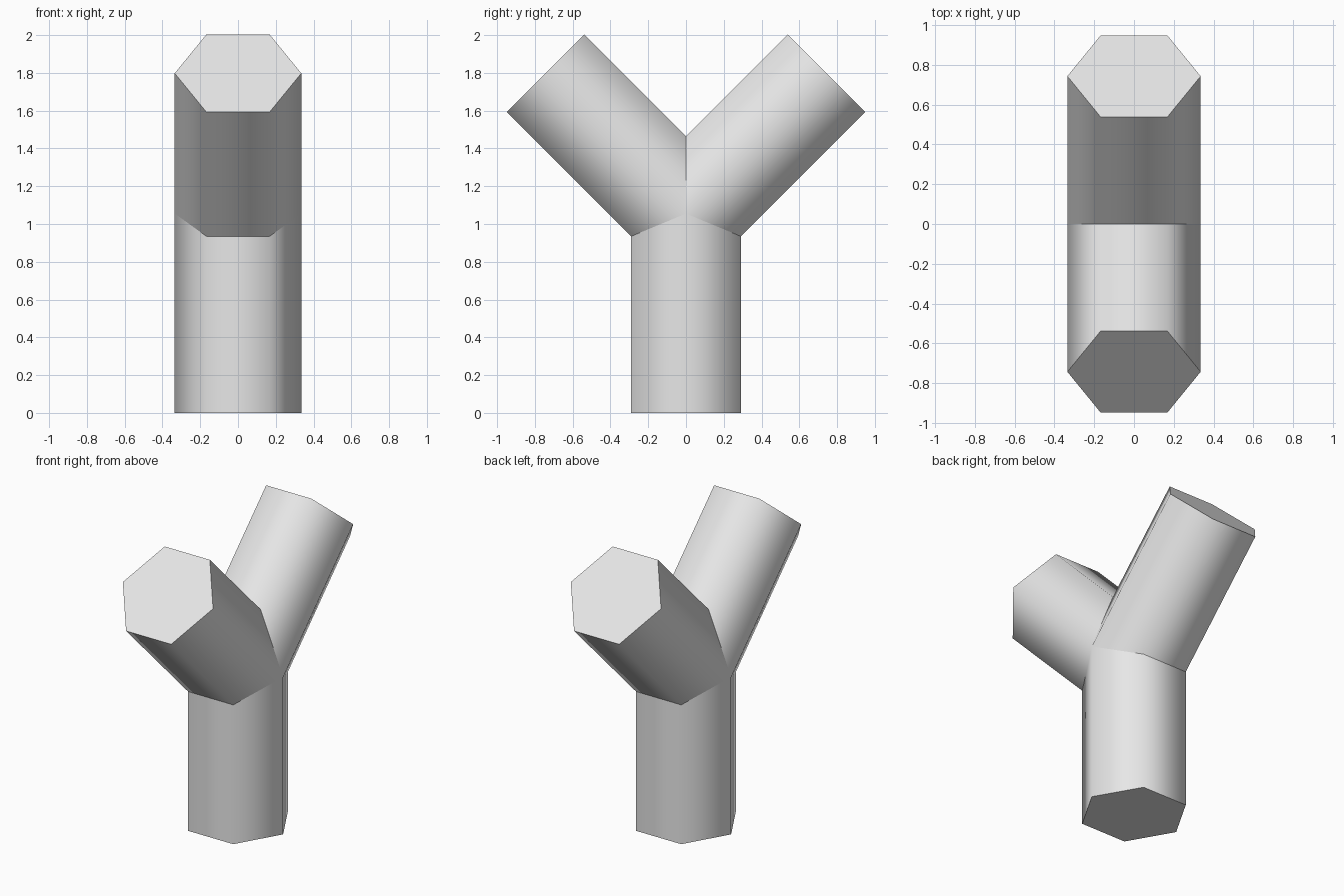
import bpy
import math
from mathutils import Vector, Matrix

cube = bpy.data.objects.get("Cube")
if cube:
    bpy.data.objects.remove(cube, do_unlink=True)

RADIUS = 0.335
FORK = Vector((0, 0, 1.055))   # where the three axes meet

grey = bpy.data.materials.new("light_grey")
grey.use_nodes = True
colour = (0.8, 0.8, 0.8, 1)
grey.diffuse_color = colour
grey.node_tree.nodes["Principled BSDF"].inputs["Base Color"].default_value = colour


def hex_tube(name, start, end, tilt):
    """Six-sided closed tube with corners on the x axis, smooth sides, flat caps."""
    bpy.ops.mesh.primitive_cylinder_add(vertices=6, radius=RADIUS, depth=(end - start).length)
    tube = bpy.context.object
    tube.name = name
    turn = Matrix.Rotation(math.radians(30), 4, "Z")   # put corners on the x axis
    tube.data.transform(Matrix.Rotation(tilt, 4, "X") @ turn)
    tube.location = (start + end) / 2
    tube.data.materials.append(grey)
    bpy.ops.object.shade_smooth_by_angle(angle=math.radians(75))
    return tube


# Upright trunk
hex_tube("trunk", Vector((0, 0, 0)), FORK, 0)

# Two arms leaning forward and back at 45 degrees
for name, side in (("front_arm", -1), ("back_arm", 1)):
    tip = FORK + Vector((0, side * 0.743, 0.743))
    hex_tube(name, FORK, tip, -side * math.radians(45))
